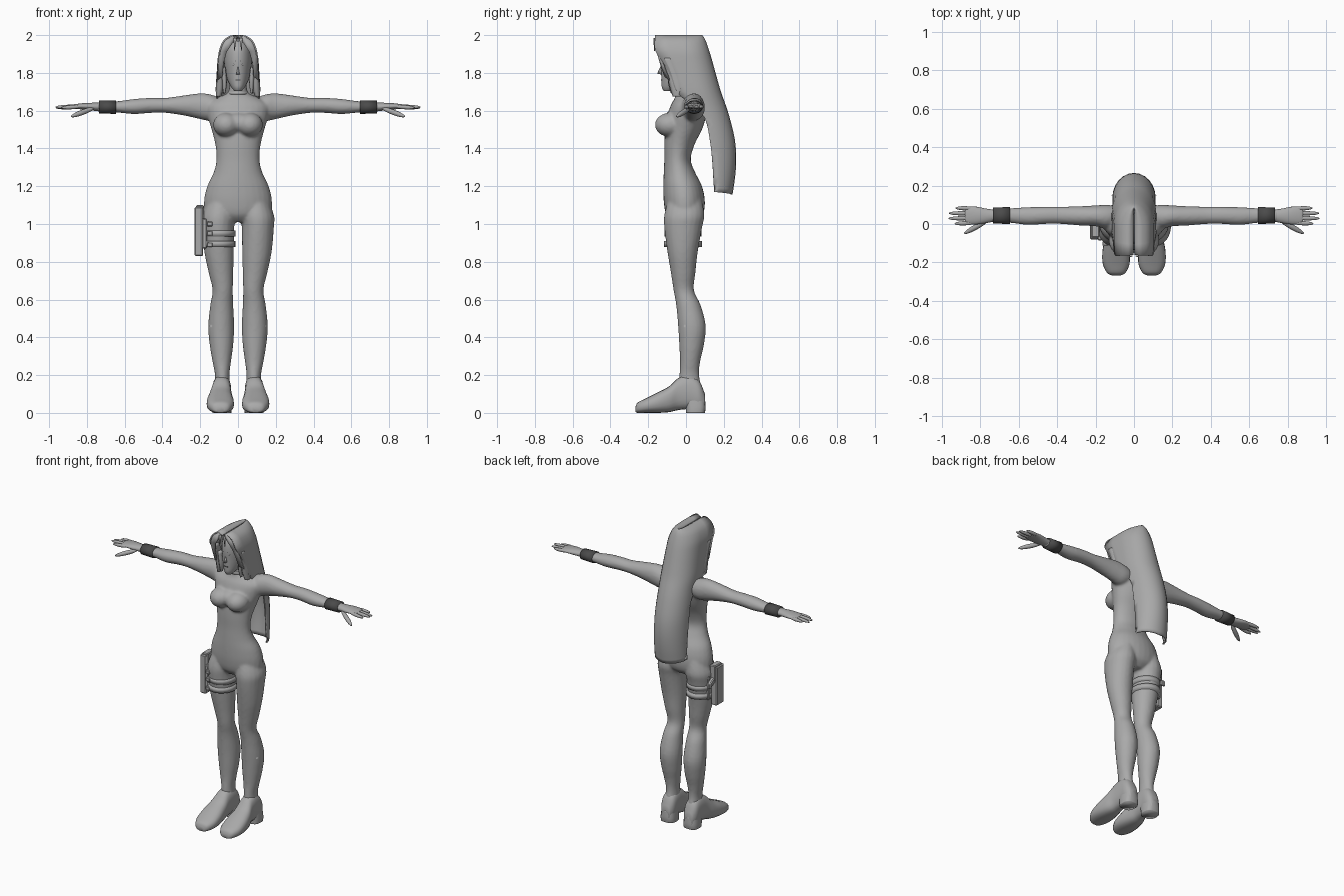
import bpy, bmesh, math
from mathutils import Vector

if "Cube" in bpy.data.objects:
    bpy.data.objects.remove(bpy.data.objects["Cube"])


def material(name, v):
    m = bpy.data.materials.new(name)
    m.diffuse_color = (v, v, v, 1)
    m.use_nodes = True
    m.node_tree.nodes["Principled BSDF"].inputs["Base Color"].default_value = m.diffuse_color
    return m


GREY = material("mid grey", 0.40)
STOCKING = material("stocking grey", 0.33)
DARK = material("dark grey", 0.07)


def obj(name, verts, faces, mat=GREY, smooth=True):
    me = bpy.data.meshes.new(name)
    me.from_pydata(verts, [], faces)
    bm = bmesh.new()
    bm.from_mesh(me)
    bmesh.ops.remove_doubles(bm, verts=bm.verts, dist=1e-5)
    bmesh.ops.recalc_face_normals(bm, faces=bm.faces)
    bm.to_mesh(me)
    bm.free()
    me.materials.append(mat)
    me.polygons.foreach_set("use_smooth", [smooth] * len(me.polygons))
    o = bpy.data.objects.new(name, me)
    bpy.context.collection.objects.link(o)
    return o


def spline(rows, steps=4):
    """Catmull-Rom through rows of numbers."""
    out = []
    for i in range(len(rows) - 1):
        a, b, c, d = (rows[min(max(i + k, 0), len(rows) - 1)] for k in (-1, 0, 1, 2))
        for s in range(steps):
            t = s / steps
            out.append([q + .5 * t * (r - p + t * (2 * p - 5 * q + 4 * r - u + t * (3 * (q - r) + u - p)))
                        for p, q, r, u in zip(a, b, c, d)])
    return out + [list(rows[-1])]


def loft(name, rows, axis="z", mat=GREY, n=20, steps=4, power=1.0):
    """Rows: position on axis, then min/max of the two other axes (xyz order)."""
    verts, faces = [], []
    rings = spline(rows, steps)
    for p, a0, a1, b0, b1 in rings:
        for k in range(n):
            t = 2 * math.pi * k / n
            c, s = (math.copysign(abs(f) ** power, f) for f in (math.cos(t), math.sin(t)))
            a, b = (a0 + a1) / 2 + (a1 - a0) / 2 * c, (b0 + b1) / 2 + (b1 - b0) / 2 * s
            verts.append({"x": (p, a, b), "y": (a, p, b), "z": (a, b, p)}[axis])
    for r in range(len(rings) - 1):
        for k in range(n):
            j = (k + 1) % n
            faces.append((r * n + k, r * n + j, (r + 1) * n + j, (r + 1) * n + k))
    faces += [tuple(range(n)), tuple(range((len(rings) - 1) * n, len(rings) * n))]
    return obj(name, verts, faces, mat)


def ball(name, c, r, mat=GREY):
    rows = [(c[2] - r[2] * math.cos(math.pi * i / 12),) + tuple(
        c[a] + s * r[a] * max(math.sin(math.pi * i / 12), .01) for a in (0, 1) for s in (-1, 1))
        for i in range(13)]
    return loft(name, rows, mat=mat, steps=1)


def box(name, lo, hi, mat=GREY, bevel=0.0):
    v = [(x, y, z) for x in (lo[0], hi[0]) for y in (lo[1], hi[1]) for z in (lo[2], hi[2])]
    f = [(0, 1, 3, 2), (4, 5, 7, 6), (0, 1, 5, 4), (2, 3, 7, 6), (0, 2, 6, 4), (1, 3, 7, 5)]
    o = obj(name, v, f, mat, False)
    if bevel:
        o.modifiers.new("bevel", "BEVEL").width = bevel
    return o


def mirror(o):
    o.modifiers.new("mirror", "MIRROR")
    return o


def join(name, parts):
    bpy.ops.object.select_all(action="DESELECT")
    for p in parts:
        p.select_set(True)
    bpy.context.view_layer.objects.active = parts[0]
    bpy.ops.object.join()
    parts[0].name = name
    return parts[0]


# Torso, limbs and bust, fused into one skin
torso = loft("torso", [
    (1.01, -.06, .06, -.07, .05), (1.05, -.165, .165, -.105, .09), (1.12, -.18, .18, -.118, .10),
    (1.2, -.163, .163, -.12, .085), (1.27, -.13, .13, -.118, .05), (1.34, -.114, .114, -.115, .025),
    (1.42, -.12, .12, -.115, .045), (1.5, -.14, .14, -.11, .085), (1.57, -.16, .16, -.10, .105),
    (1.63, -.165, .165, -.08, .105), (1.665, -.12, .12, -.06, .10), (1.69, -.06, .06, -.055, .065),
    (1.72, -.047, .047, -.055, .04), (1.78, -.045, .045, -.05, .04)], n=28)
LEG = [(1.14, .03, .15, -.09, .08), (1.05, .012, .19, -.115, .098), (.98, .02, .19, -.115, .085),
       (.85, .022, .178, -.098, .062), (.74, .025, .155, -.08, .05), (.65, .027, .135, -.066, .042),
       (.57, .025, .147, -.052, .078), (.46, .02, .158, -.042, .105), (.36, .025, .15, -.036, .095),
       (.27, .037, .135, -.032, .075), (.2, .045, .122, -.035, .07), (.12, .04, .125, -.04, .085)]
leg = mirror(loft("leg", LEG))
arm = mirror(loft("arm", [
    (.08, .00, .09, 1.57, 1.66), (.14, -.025, .10, 1.545, 1.685), (.2, -.012, .097, 1.555, 1.692),
    (.28, -.008, .093, 1.573, 1.682), (.38, .0, .09, 1.588, 1.668), (.46, .0, .09, 1.588, 1.668),
    (.55, -.005, .088, 1.582, 1.662), (.64, .005, .083, 1.59, 1.65), (.75, .012, .075, 1.595, 1.645)],
    axis="x"))
bust = mirror(ball("bust", (.062, -.085, 1.525), (.07, .08, .064)))
bridge = ball("bust_bridge", (0, -.08, 1.535), (.09, .065, .055))
parts = [torso, leg, arm, bust, bridge]
for o in parts:
    bpy.context.view_layer.objects.active = o
    for m in list(o.modifiers):
        bpy.ops.object.modifier_apply(modifier=m.name)
body = join("body", parts)
rm = body.modifiers.new("fuse", "REMESH")
rm.mode, rm.voxel_size = "VOXEL", .008
sm = body.modifiers.new("relax", "SMOOTH")
sm.factor, sm.iterations = .5, 6
bpy.ops.object.modifier_apply(modifier="fuse")
bpy.ops.object.modifier_apply(modifier="relax")

# Stocking band over the knees
bm = bmesh.new()
bm.from_mesh(body.data)
for z in (.46, .65):
    bmesh.ops.bisect_plane(bm, geom=bm.verts[:] + bm.edges[:] + bm.faces[:], plane_co=(0, 0, z), plane_no=(0, 0, 1))
for f in bm.faces:
    f.smooth = True
    f.material_index = int(.46 < f.calc_center_median().z < .65)
bm.to_mesh(body.data)
bm.free()
body.data.materials.clear()
body.data.materials.append(GREY)
body.data.materials.append(STOCKING)

# Shoes: tapered foot and heel block
mirror(loft("shoe", [
    (-.268, .07, .115, .005, .03), (-.255, .045, .14, 0, .055), (-.21, .024, .162, 0, .078),
    (-.15, .022, .165, 0, .108), (-.09, .03, .155, .004, .14), (-.04, .036, .14, .015, .185),
    (.02, .036, .135, .02, .2), (.07, .038, .132, .01, .17), (.1, .055, .115, .01, .1)], axis="y", power=.8))
mirror(loft("shoe_heel", [(0, .035, .135, 0, .1), (.03, .035, .135, -.002, .104), (.08, .04, .13, -.01, .1)], power=.7))

# Hands: palm, four fingers and thumb
mirror(loft("palm", [(.72, .015, .073, 1.598, 1.642), (.77, .005, .08, 1.6, 1.642), (.82, -.002, .09, 1.606, 1.64),
                     (.865, .0, .09, 1.61, 1.634), (.88, .01, .08, 1.614, 1.63)], axis="x"))


def finger(name, a, b, r):
    a, b = Vector(a), Vector(b)
    o = ball(name, (0, 0, 0), (r, r, (b - a).length / 2))
    q = (b - a).to_track_quat("Z", "Y")
    for v in o.data.vertices:
        v.co = q @ v.co + (a + b) / 2
    mirror(o)


for i, tip in enumerate((.935, .968, .965, .93)):
    y = .006 + .025 * i
    finger("finger", (.83, y, 1.622), (tip, y - .004 + .002 * i, 1.615 + .004 * (i % 2)), .011)
finger("thumb", (.76, .02, 1.615), (.885, -.05, 1.568), .014)

# Wristbands
mirror(loft("wristband", [(.645, -.001, .089, 1.583, 1.655), (.735, .004, .085, 1.585, 1.653)], axis="x", mat=DARK, steps=1))

# Head with nose, brows, eyes, mouth and collar
loft("head", [(1.705, -.02, .02, -.118, -.07), (1.725, -.036, .036, -.128, -.02), (1.76, -.055, .055, -.13, .05),
              (1.81, -.068, .068, -.132, .09), (1.87, -.074, .074, -.135, .105), (1.93, -.068, .068, -.125, .1),
              (1.97, -.045, .045, -.09, .07)], n=24)
obj("nose", [(-.011, -.126, 1.79), (.011, -.126, 1.79), (0, -.153, 1.796), (0, -.13, 1.845)],
    [(0, 1, 2), (0, 2, 3), (1, 3, 2), (0, 3, 1)])
for name, pts in (("eye", [(.014, 1.842), (.03, 1.838), (.046, 1.848), (.03, 1.852)]),
                  ("brow", [(.012, 1.858), (.046, 1.872), (.048, 1.876), (.012, 1.865)])):
    mirror(obj(name, [(x, -.1365 + 14 * x * x, z) for x, z in pts], [(0, 1, 2, 3)], DARK))
box("mouth", (-.014, -.1325, 1.7605), (.014, -.128, 1.764), DARK)
loft("collar", [(1.685, -.056, .056, -.06, .05), (1.70, -.053, .053, -.06, .048)], steps=1)

# Hair sheet: rows of height, half width, front y, back y, wrapped as open U sections
HAIR = [(1.985, .002, -.16, .08), (2.0, .03, -.163, .085), (1.975, .075, -.165, .102), (1.92, .1, -.163, .122),
        (1.86, .107, -.125, .14), (1.78, .112, -.08, .162), (1.7, .116, -.05, .185), (1.63, .113, .03, .21),
        (1.56, .112, .1, .232), (1.45, .112, .125, .258), (1.35, .112, .138, .266), (1.25, .111, .145, .26),
        (1.155, .11, .148, .246)]
N = 16
verts, faces = [], []
hair_rows = spline(HAIR, 3)
for z, w, yf, yb in hair_rows:
    bend = min(yb - yf, .13)
    for k in range(N + 1):
        t = 2 * k / N - 1
        if abs(t) > .75:
            x, y = math.copysign(w, t), yb - bend + (yf - yb + bend) * (abs(t) - .75) * 4
        else:
            a = t / .75 * math.pi / 2
            x, y = w * math.sin(a), yb - bend + bend * math.cos(a)
        verts.append((x, y, z + (.02 * abs(t) if z < 1.2 else 0)))
for r in range(len(hair_rows) - 1):
    faces += [(r * (N + 1) + k, r * (N + 1) + k + 1, (r + 1) * (N + 1) + k + 1, (r + 1) * (N + 1) + k) for k in range(N)]
hair = obj("long_hair", verts, faces)
hair.modifiers.new("thickness", "SOLIDIFY").thickness = .008

# Parted fringe curtains and hanging side locks
fringe = mirror(obj("fringe", [(.004, -.158, 1.985), (.03, -.165, 1.996), (.075, -.162, 1.972), (.1, -.158, 1.92),
                               (.105, -.128, 1.85), (.11, -.09, 1.76), (.085, -.115, 1.78), (.078, -.138, 1.85),
                               (.06, -.155, 1.91), (.03, -.162, 1.955)],
                    [(0, 1, 9), (1, 2, 8, 9), (2, 3, 8), (3, 4, 7, 8), (4, 5, 6, 7)]))
fringe.modifiers.new("thickness", "SOLIDIFY").thickness = .008
mirror(loft("side_lock", [(1.88, .085, .108, -.13, -.07), (1.8, .08, .113, -.105, -.03), (1.72, .075, .118, -.085, 0),
                          (1.675, .09, .116, -.07, -.02)], n=8))
mirror(loft("inner_lock", [(1.83, .066, .09, -.1, -.06), (1.75, .058, .085, -.095, -.05), (1.69, .068, .078, -.08, -.06)], n=8))
forelock = mirror(obj("forelock", [(.008, -.163, 1.985), (.024, -.167, 1.985), (.02, -.163, 1.915)], [(0, 1, 2)]))
forelock.modifiers.new("thickness", "SOLIDIFY").thickness = .006

# Thigh straps, holster, pouch and grip on one leg
for z, o in ((.95, .006), (.895, .008)):
    loft("thigh_strap", [(h, -.186 - o, -.02 + o, -.108 - o, .077 + o) for h in (z - .016, z + .016)], steps=1)
box("holster", (-.23, -.08, .83), (-.185, .0, 1.09), bevel=.006)
box("holster_flap", (-.222, -.07, 1.0), (-.18, .005, 1.1), bevel=.005)
box("holster_plate", (-.19, -.085, .87), (-.165, .03, 1.03), bevel=.005)
grip = box("grip", (-.215, -.015, .99), (-.19, .045, 1.03), bevel=.006)
for v in grip.data.vertices:
    v.co.z -= max(v.co.y, 0) * .8
for z in (.89, .95, 1.0):
    box("buckle", (-.165, -.112, z - .012), (-.135, -.09, z + .012), bevel=.003)
